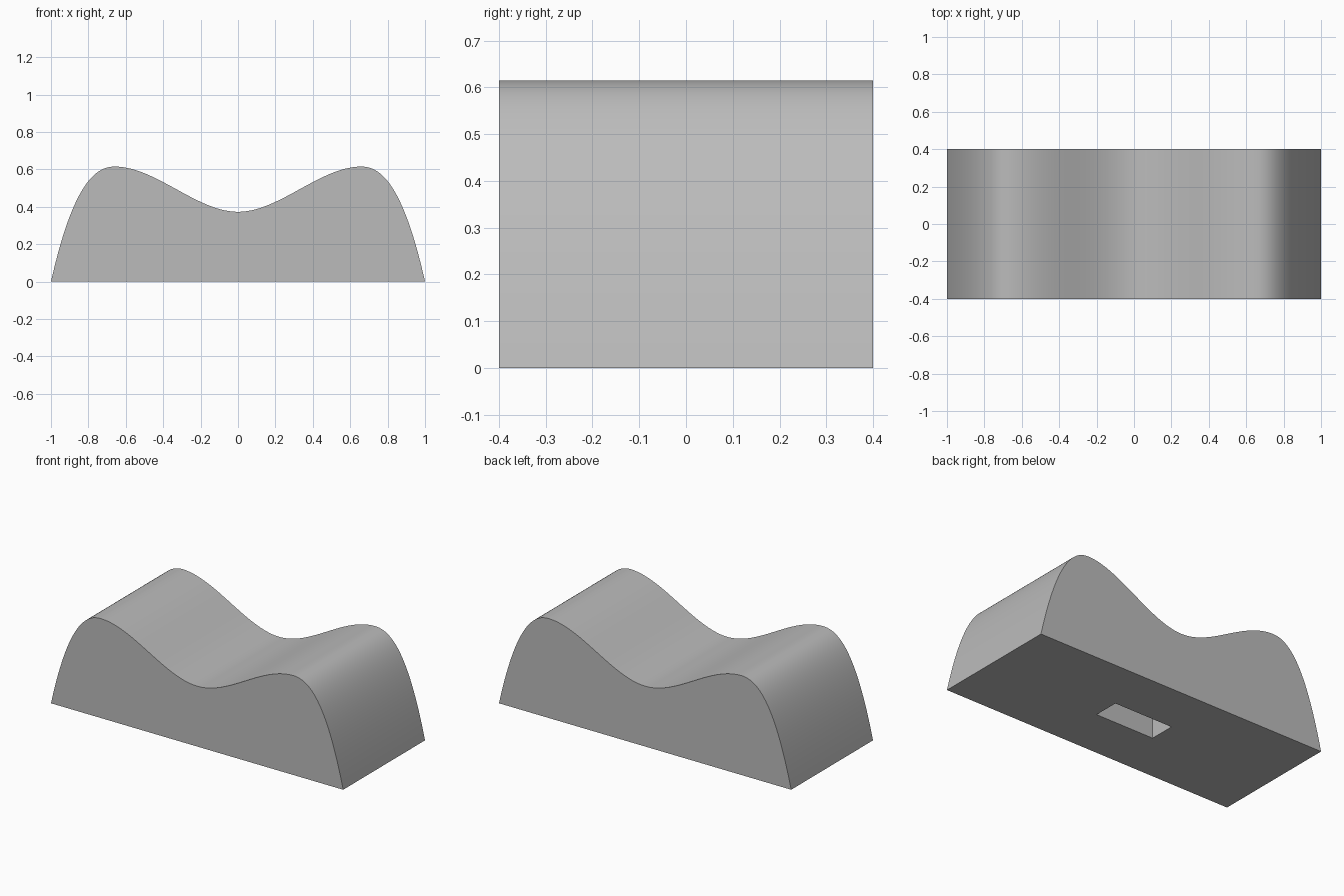
import bpy
import bmesh
import math
from mathutils import Vector
from mathutils.geometry import interpolate_bezier

if "Cube" in bpy.data.objects:
    bpy.data.objects.remove(bpy.data.objects["Cube"])

HALF_DEPTH = 0.4
POCKET_SIZE = (0.4, 0.16, 0.4)   # centred on the base, so half is cut away

grey = bpy.data.materials.new("plain_grey")
grey.use_nodes = True
colour = (0.5, 0.5, 0.5, 1)
grey.diffuse_color = colour
grey.node_tree.nodes["Principled BSDF"].inputs["Base Color"].default_value = colour


def half_profile():
    """Curve from the middle dip over the hump down to the end."""
    dip, hump, end = Vector((0, 0.373)), Vector((0.66, 0.615)), Vector((1, 0))
    inner = interpolate_bezier(dip, (0.22, 0.373), (0.44, 0.615), hump, 28)
    outer = interpolate_bezier(hump, (0.773, 0.615), (0.887, 0.499), end, 28)
    return [(p[0], p[1]) for p in inner + outer[1:]]


# Wavy block: mirrored profile extruded from front to back
right = half_profile()
outline = [(-x, z) for x, z in reversed(right[1:])] + right
bm = bmesh.new()
face = bm.faces.new([bm.verts.new((x, -HALF_DEPTH, z)) for x, z in outline])
extruded = bmesh.ops.extrude_face_region(bm, geom=[face])["geom"]
bmesh.ops.translate(bm, vec=(0, 2 * HALF_DEPTH, 0),
                    verts=[v for v in extruded if isinstance(v, bmesh.types.BMVert)])
bmesh.ops.recalc_face_normals(bm, faces=bm.faces)
mesh = bpy.data.meshes.new("wavy_block")
bm.to_mesh(mesh)
bm.free()
block = bpy.data.objects.new("wavy_block", mesh)
bpy.context.collection.objects.link(block)
mesh.materials.append(grey)

# Rectangular pocket in the underside
bpy.ops.mesh.primitive_cube_add(size=1, location=(0, 0, 0))
cutter = bpy.context.object
cutter.name = "pocket_cutter"
cutter.scale = POCKET_SIZE
cutter.hide_render = True
cutter.data.materials.append(grey)

cut = block.modifiers.new("pocket", "BOOLEAN")
cut.operation = "DIFFERENCE"
cut.solver = "EXACT"
cut.object = cutter
bpy.ops.object.select_all(action="DESELECT")
block.select_set(True)
bpy.context.view_layer.objects.active = block
bpy.ops.object.modifier_apply(modifier=cut.name)
bpy.data.objects.remove(cutter)

# Smooth wave with crisp borders
bpy.ops.object.shade_smooth_by_angle(angle=math.radians(30))
